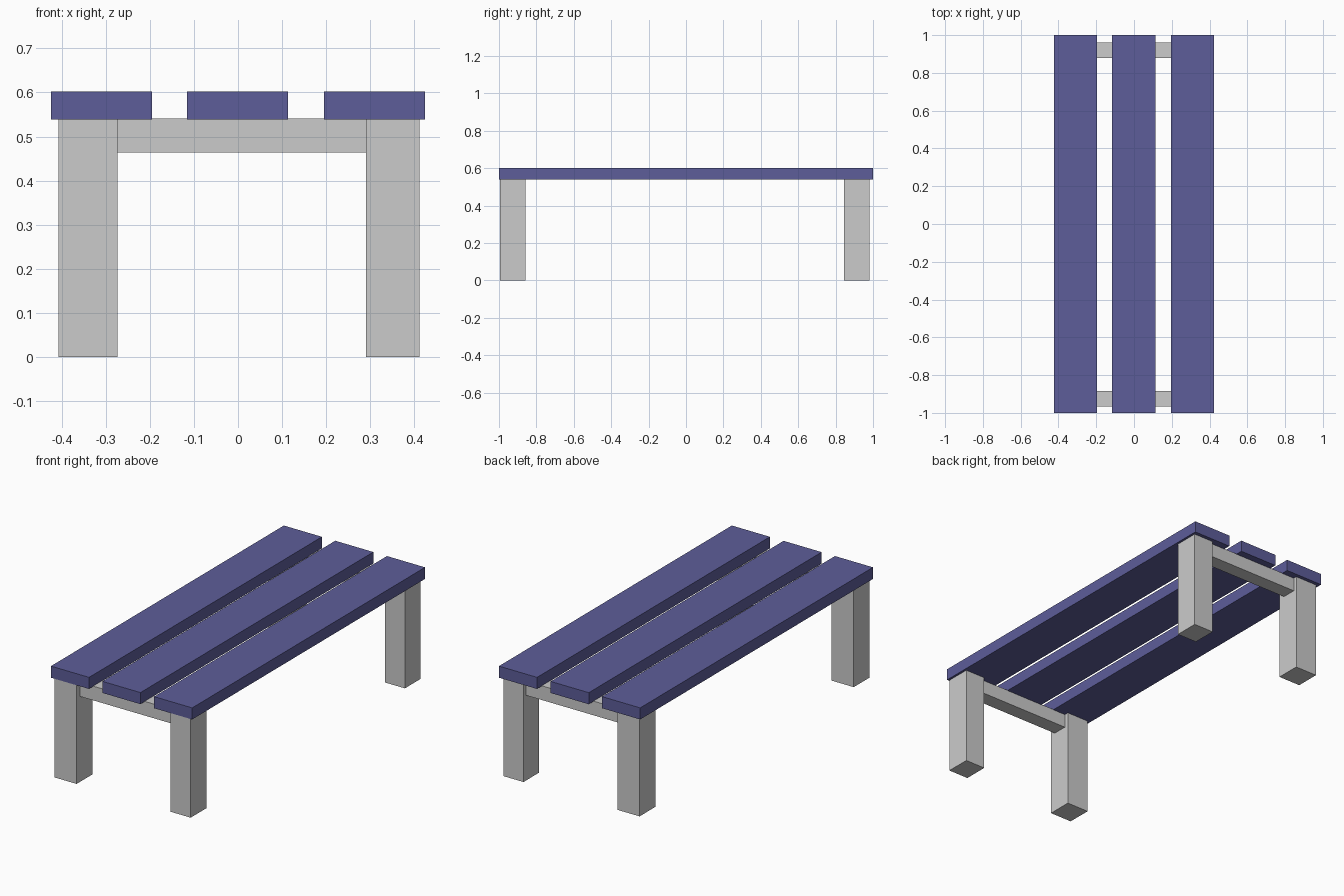
import bpy
import bmesh
from mathutils import Vector

if "Cube" in bpy.data.objects:
    bpy.data.objects.remove(bpy.data.objects["Cube"])


def box(name, low, high, material=None):
    """Axis-aligned box between two opposite corners."""
    low, high = Vector(low), Vector(high)
    bm = bmesh.new()
    bmesh.ops.create_cube(bm, size=1)
    bmesh.ops.scale(bm, vec=high - low, verts=bm.verts)
    mesh = bpy.data.meshes.new(name)
    bm.to_mesh(mesh)
    bm.free()
    obj = bpy.data.objects.new(name, mesh)
    obj.location = (low + high) / 2
    bpy.context.collection.objects.link(obj)
    if material:
        mesh.materials.append(material)
    return obj


blue = bpy.data.materials.new("blue_paint")
blue.diffuse_color = (0.11, 0.11, 0.32, 1)
blue.use_nodes = True
blue.node_tree.nodes["Principled BSDF"].inputs["Base Color"].default_value = blue.diffuse_color

SEAT_BOTTOM, SEAT_TOP = 0.539, 0.602

# Three long seat slats
for side, x in (("left", -0.31), ("middle", -0.001), ("right", 0.31)):
    box(f"{side}_slat", (x - 0.1145, -1, SEAT_BOTTOM),
        (x + 0.1145, 1, SEAT_TOP), blue)

# Legs (left pair slightly thicker) and a cross beam at each end
LEFT, RIGHT = (-0.407, -0.274), (0.291, 0.412)
ends = {
    "front": {"leg": (-0.995, -0.859), "beam": (-0.965, -0.883)},
    "back": {"leg": (0.845, 0.98), "beam": (0.88, 0.96)},
}
for end, y in ends.items():
    for side, x in (("left", LEFT), ("right", RIGHT)):
        box(f"{end}_{side}_leg", (x[0], y["leg"][0], 0),
            (x[1], y["leg"][1], SEAT_BOTTOM))
    box(f"{end}_cross_beam", (LEFT[1] - 0.01, y["beam"][0], 0.464),
        (RIGHT[0] + 0.01, y["beam"][1], 0.541))
